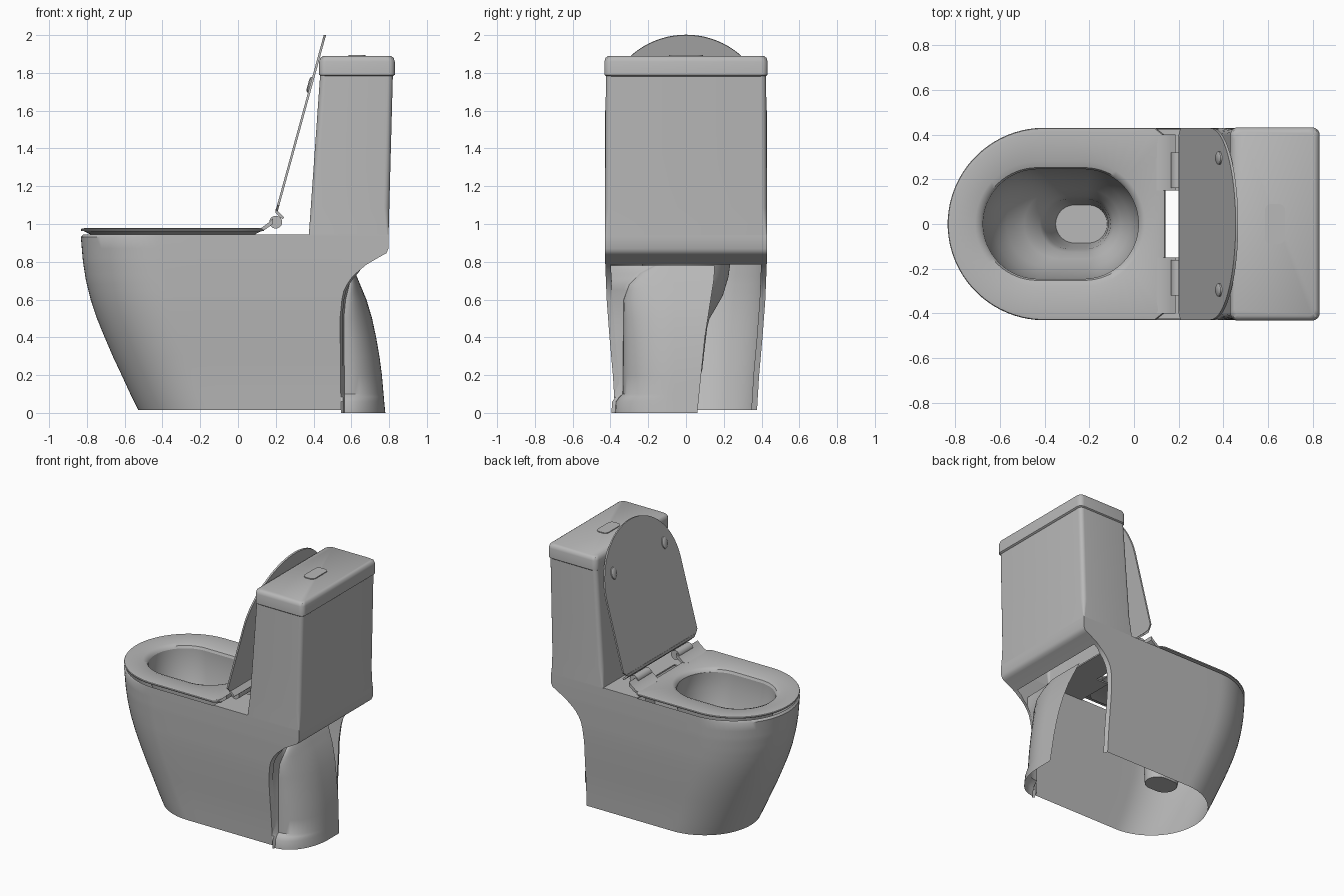
import bpy, bmesh, math
from mathutils import Vector

if "Cube" in bpy.data.objects:
    bpy.data.objects.remove(bpy.data.objects["Cube"])

grey = bpy.data.materials.new("ceramic_grey")
grey.use_nodes = True
GREY = (0.48, 0.48, 0.48, 1)
grey.diffuse_color = GREY
grey.node_tree.nodes["Principled BSDF"].inputs["Base Color"].default_value = GREY


def finish(name, bm, angle=40):
    bmesh.ops.recalc_face_normals(bm, faces=bm.faces)
    mesh = bpy.data.meshes.new(name)
    bm.to_mesh(mesh)
    bm.free()
    mesh.materials.append(grey)
    ob = bpy.data.objects.new(name, mesh)
    bpy.context.collection.objects.link(ob)
    bpy.ops.object.select_all(action="DESELECT")
    ob.select_set(True)
    bpy.context.view_layer.objects.active = ob
    bpy.ops.object.shade_smooth_by_angle(angle=math.radians(angle))


def loft(name, rings, closed=True, cap_start=False, cap_end=False, **kw):
    """Skin a series of equal-length point rings."""
    bm = bmesh.new()
    rows = [[bm.verts.new(p) for p in ring] for ring in rings]
    n = len(rows[0])
    for a, b in zip(rows, rows[1:]):
        for i in range(n if closed else n - 1):
            j = (i + 1) % n
            bm.faces.new((a[i], a[j], b[j], b[i]))
    if cap_start:
        bm.faces.new(rows[0])
    if cap_end:
        bm.faces.new(rows[-1])
    finish(name, bm, **kw)


def lerp(table, z):
    for (z0, v0), (z1, v1) in zip(table, table[1:]):
        if z <= z1:
            return v0 + (v1 - v0) * max(0, z - z0) / (z1 - z0)
    return table[-1][1]


def prism(name, profile, y0, y1):
    """Extrude an x-z profile across y."""
    loft(name, [[(x, y, z) for x, z in profile] for y in (y0, y1)],
         cap_start=True, cap_end=True)


def rounded_rect(x0, x1, w, r, z, n=6):
    pts = []
    for k, (cx, cy) in enumerate([(x1 - r, w - r), (x0 + r, w - r),
                                  (x0 + r, r - w), (x1 - r, r - w)]):
        for i in range(n + 1):
            a = math.pi / 2 * (k + i / n)
            pts.append((cx + r * math.cos(a), cy + r * math.sin(a), z))
    return pts


# Side silhouette of the pedestal: front edge, half width and rear cut-out
FRONT = [(0, -.52), (.03, -.535), (.1, -.57), (.2, -.616), (.3, -.663), (.4, -.706),
         (.5, -.747), (.6, -.78), (.7, -.805), (.8, -.821), (.93, -.832)]
WIDTH = [(0, .375), (.2, .387), (.4, .405), (.6, .42), (.8, .428), (.93, .43)]
REAR = [(0, .545), (.5, .54), (.6, .55), (.645, .56), (.68, .577), (.71, .597),
        (.735, .62), (.785, .68), (.82, .74), (.845, .785), (.87, .797), (.945, .797)]
COLUMN = [(0, .78), (.05, .775), (.2, .762), (.35, .742), (.5, .71), (.6, .68),
          (.72, .63), (.78, .6)]
LEVELS = [.015, .1, .2, .3, .4, .5, .6, .645, .68, .71, .735, .76, .785, .805, .82,
          .835, .845, .857, .87, .93]


def d_open(z, inset=0):
    f, w, b = lerp(FRONT, z) + inset, lerp(WIDTH, z), lerp(REAR, z)
    c = f + w - inset
    line = [c + (b - c) * i / 6 for i in range(7)]
    lip = (b + (.012 if z < .75 else -.002), w - .03)
    arc = [(c - (c - f) * math.sin(math.pi * i / 40),
            -(w - inset * math.sin(math.pi * i / 40)) * math.cos(math.pi * i / 40))
           for i in range(1, 40)]
    pts = [(lip[0], -lip[1])] + [(x, -w) for x in reversed(line)] + arc
    pts += [(x, w) for x in line] + [lip]
    return [(x, y, z) for x, y in pts]


rings = [d_open(z) for z in LEVELS]
rings.append([(x, y, .945) for x, y, z in d_open(.93, .012)])
loft("pedestal_shell", rings, closed=False)

# Curved overhang under the tank, closing the upper back
strip = [z for z in LEVELS if z >= .785] + [.945]
loft("rear_overhang", [[(lerp(REAR, z), s * (lerp(WIDTH, z) - .004), z)
                        for s in (-1, -.4, .4, 1)] for z in strip], closed=False)


# Hollow rear column, rounded on one side and open on the other
def column_ring(z):
    xc, b, w = lerp(COLUMN, z), min(lerp(REAR, z), .57), lerp(WIDTH, z)
    side = lerp([(0, .375), (.07, .37), (.1, .335), (.6, .33), (.68, .3), (.74, .24),
                 (.78, .16)], z)
    pts = [(b, -w), (b + .012, -side - .02)]
    x0 = min(b + .02, xc - .01)
    for i in range(13):
        a = math.pi / 2 * i / 12
        pts.append((x0 + (xc - x0) * math.sin(a), -.06 - (side - .06) * math.cos(a)))
    pts.append((xc, lerp([(0, .06), (.4, .1), (.72, .15)], z)))
    return [(x, y, z) for x, y in pts]


loft("rear_column", [column_ring(z) for z in
                     (0, .06, .085, .1, .2, .3, .4, .5, .6, .65, .68, .71, .74, .76, .78)],
     closed=False)

# Tank and its cover
loft("tank", [rounded_rect(.375 + .06 * t, .797 + .023 * t, .43 - .006 * t,
                           .008 + .022 * min(1, t * 6), .942 + .85 * t)
              for t in (0, .08, .17, .5, 1)])
loft("tank_cover", [rounded_rect(.43 + i, .83 - i, .432 - i, .035, z) for i, z in
                    ((.012, 1.78), (0, 1.79), (0, 1.86), (.006, 1.88), (.02, 1.89))],
     cap_start=True, cap_end=True)
loft("flush_button", [rounded_rect(.585, .675, .09, .03, z) for z in (1.885, 1.896)],
     cap_end=True)

# Deck between seat and tank, with a gap at the hinges
for name, x0, x1, y0, y1 in (("deck", .2, .4, -.425, .425),
                             ("deck_left", .1, .2, .15, .425),
                             ("deck_right", .1, .2, -.425, -.15)):
    prism(name, [(x0, .935), (x1, .935), (x1, .945), (x0, .945)], y0, y1)

# Seat ring and bowl share the same angular sampling
ANGLES = [2 * math.pi * (i + .5) / 72 for i in range(72)]


def seat_outer(inset, z):
    pts = []
    for a in ANGLES:
        c, s = math.cos(a), math.sin(a)
        k, length = (1, .433 - inset) if c < 0 else (1 / max(c, abs(s)), .54 - inset)
        pts.append((-.4 + length * c * k, (.43 - inset) * s * k, z))
    return pts


def stadium(x0, x1, w, z):
    r = min(w, (x1 - x0) / 2)
    return [((x0 + r if math.cos(a) < 0 else x1 - r) + r * math.cos(a),
             w * math.sin(a), z) for a in ANGLES]


loft("seat_ring", [seat_outer(.05, .945), seat_outer(.02, .961), seat_outer(.002, .964),
                   seat_outer(0, .97), seat_outer(.003, .975), seat_outer(.02, .978),
                   stadium(-.71, .05, .28, .972), stadium(-.685, .03, .252, .962),
                   stadium(-.675, .02, .245, .945)])
loft("bowl", [stadium(*s) for s in (
    (-.675, .02, .245, .945), (-.672, .025, .246, .9), (-.66, .025, .24, .83),
    (-.63, .01, .225, .72), (-.57, -.02, .195, .62), (-.49, -.06, .155, .55),
    (-.42, -.09, .125, .5), (-.4, -.105, .112, .45), (-.38, -.115, .1, .35),
    (-.35, -.12, .085, .22))], cap_end=True, angle=60)

# Raised lid: D-shaped plate leaning against the tank
base, up = Vector((.205, 0, 1.07)), Vector((.255, 0, .93)).normalized()
out = Vector((-up.z, 0, up.x))
R, LENGTH = .428, .965
outline = [(-R + .03, 0), (-R, .03)]
outline += [(-R * math.cos(math.pi * i / 40), LENGTH - R + R * math.sin(math.pi * i / 40))
            for i in range(41)]
outline += [(R, .03), (R - .03, 0)]
loft("lid", [[base + Vector((0, y, 0)) + up * d + out * t for y, d in outline]
             for t in (-.006, .006)], cap_start=True, cap_end=True)
prism("lid_lower_edge", [(.2, 1.08), (.198, 1.06), (.235, 1.025), (.245, 1.035),
                         (.213, 1.065), (.212, 1.08)], -.39, .39)

for side, label in ((1, "left"), (-1, "right")):
    # Lid bumpers
    pad = base + up * .69 + Vector((0, side * .295, 0))
    loft("lid_bumper_" + label,
         [[pad + out * t + up * (r * math.cos(a)) + Vector((0, .7 * r * math.sin(a), 0))
           for a in ANGLES[::4]] for t, r in ((0, .045), (.012, .042), (.018, .03))],
         cap_end=True)
    # Hinge barrels and the arms that carry the seat
    loft("hinge_" + label,
         [[(.2 + .034 * math.cos(a), side * y, 1.01 + .034 * math.sin(a))
           for a in ANGLES[::4]] for y in (.16, .32)], cap_start=True, cap_end=True)
    prism("seat_arm_" + label, [(.1, .962), (.14, .968), (.185, 1.0), (.185, 1.03),
                                (.165, 1.01), (.125, .98), (.1, .977)],
          side * .15, side * .4)
